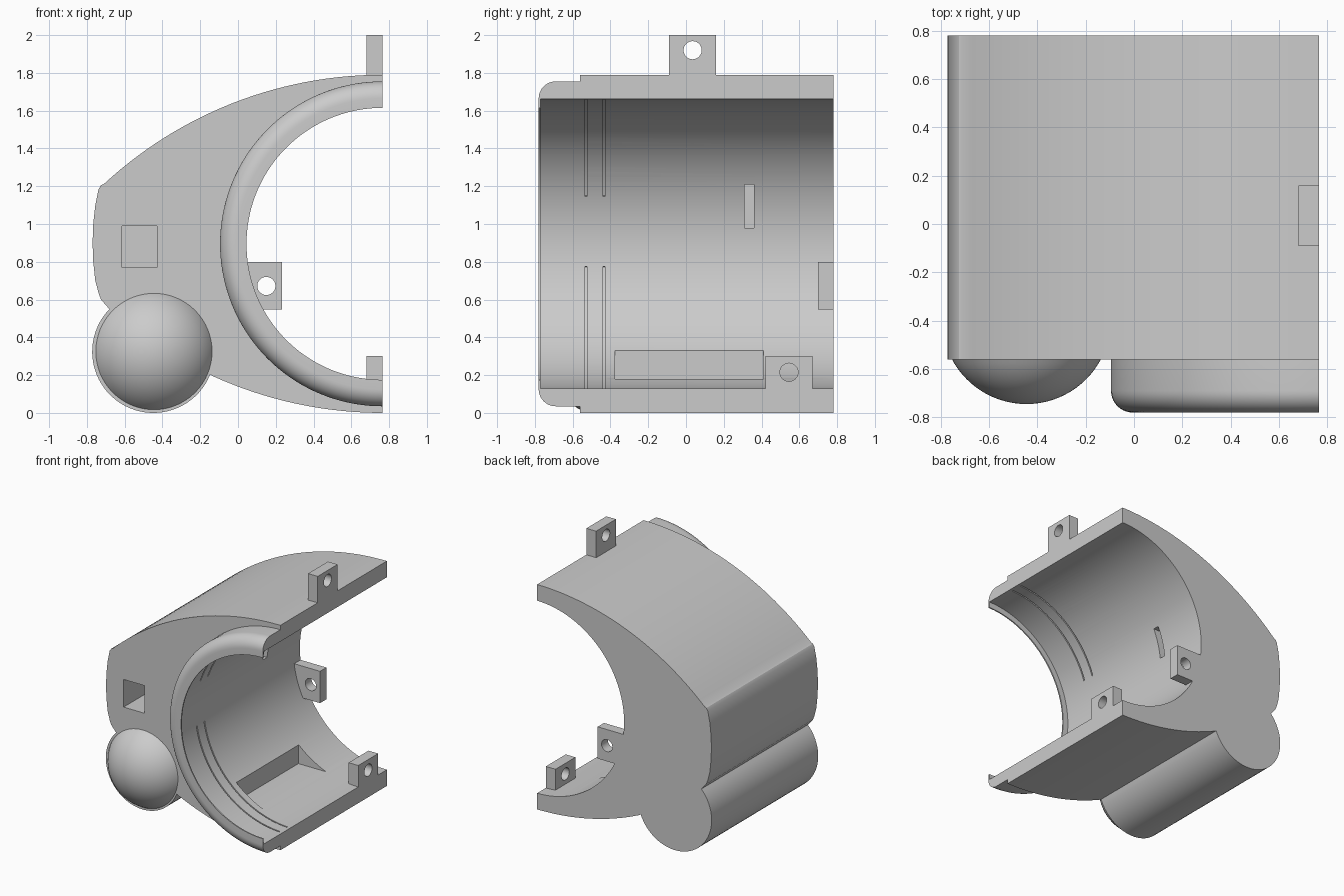
import bpy, bmesh, math
from mathutils import Matrix

if "Cube" in bpy.data.objects:
    bpy.data.objects.remove(bpy.data.objects["Cube"], do_unlink=True)

# Shared dimensions: bore axis runs along y at (CX, CZ)
CX, CZ = 0.765, 0.895
BORE = 0.766
FRONT, BACK = -0.56, 0.78

grey = bpy.data.materials.new("plain grey")
grey.use_nodes = True
grey.diffuse_color = (0.6, 0.6, 0.6, 1)
grey.node_tree.nodes["Principled BSDF"].inputs["Base Color"].default_value = (0.6, 0.6, 0.6, 1)


def finish(name, bm):
    bmesh.ops.recalc_face_normals(bm, faces=bm.faces)
    mesh = bpy.data.meshes.new(name)
    bm.to_mesh(mesh)
    bm.free()
    mesh.materials.append(grey)
    ob = bpy.data.objects.new(name, mesh)
    bpy.context.scene.collection.objects.link(ob)
    return ob


def arc(cx, cz, r, start, end, n):
    angles = [math.radians(start + (end - start) * i / n) for i in range(n + 1)]
    return [(cx + r * math.cos(a), cz + r * math.sin(a)) for a in angles]


def extrude(name, outline, y0, y1):
    """Extrude an (x, z) outline along y."""
    bm = bmesh.new()
    face = bm.faces.new([bm.verts.new((x, y0, z)) for x, z in outline])
    new = bmesh.ops.extrude_face_region(bm, geom=[face])["geom"]
    verts = [v for v in new if isinstance(v, bmesh.types.BMVert)]
    bmesh.ops.translate(bm, verts=verts, vec=(0, y1 - y0, 0))
    return finish(name, bm)


def box(name, x, y, z):
    return extrude(name, [(x[0], z[0]), (x[1], z[0]), (x[1], z[1]), (x[0], z[1])], *y)


def rod(centre, radius, length, axis):
    bm = bmesh.new()
    turn = Matrix.Rotation(math.pi / 2, 4, "Y" if axis == "x" else "X")
    bmesh.ops.create_cone(bm, cap_ends=True, segments=32, radius1=radius, radius2=radius,
                          depth=length, matrix=Matrix.Translation(centre) @ turn)
    return finish("hole_cutter", bm)


def sweep(name, profile, start, end, n):
    """Turn a closed (y, radius) profile around the bore axis."""
    bm = bmesh.new()
    rings = []
    for i in range(n + 1):
        a = math.radians(start + (end - start) * i / n)
        rings.append([bm.verts.new((CX + r * math.cos(a), y, CZ + r * math.sin(a)))
                      for y, r in profile])
    for a, b in zip(rings, rings[1:]):
        for i in range(len(profile)):
            j = (i + 1) % len(profile)
            bm.faces.new((a[i], a[j], b[j], b[i]))
    bm.faces.new(rings[0])
    bm.faces.new(rings[-1])
    return finish(name, bm)


def cut(ob, cutters):
    for c in cutters:
        mod = ob.modifiers.new("cut", "BOOLEAN")
        mod.operation, mod.solver, mod.object = "DIFFERENCE", "EXACT", c
    bpy.context.view_layer.update()
    graph = bpy.context.evaluated_depsgraph_get()
    mesh = bpy.data.meshes.new_from_object(ob.evaluated_get(graph))
    ob.modifiers.clear()
    ob.data = mesh
    for c in cutters:
        bpy.data.objects.remove(c, do_unlink=True)


def smooth(ob):
    bpy.ops.object.select_all(action="DESELECT")
    ob.select_set(True)
    bpy.context.view_layer.objects.active = ob
    bpy.ops.object.shade_smooth_by_angle(angle=math.radians(30))


# Main shell: domed top, bulging side, round lower barrel, curved underside, bore
R = 2.17
outline = arc(CX, 1.79 - R, R, 90, 132.8, 28)
outline += [(-0.725, 1.205), (-0.738, 1.185)]
outline += [(-0.77 + 0.36 * (z - 0.9) ** 2, z) for z in (1.1, 1.0, 0.9, 0.8, 0.7)]
outline += [(-0.737, 0.63), (-0.725, 0.6)]
outline += arc(-0.448, 0.324, 0.324, 136, 338, 40)
outline += arc(CX, R, R, 245.6, 270, 16)
outline += arc(CX, CZ, BORE, 270, 90, 72)
shell = extrude("main_shell", outline, FRONT, BACK)

# Bore grooves, bore slot, recessed pocket and square front socket
cutters = []
for y in (-0.53, -0.435):
    groove = [(y - 0.005, 0.74), (y + 0.005, 0.74), (y + 0.005, 0.79), (y - 0.005, 0.79)]
    cutters.append(sweep("groove_cutter", groove, 92, 161, 32))
    cutters.append(sweep("groove_cutter", groove, 189, 268, 32))
cutters.append(box("slot_cutter", (-0.1, 0.2), (0.31, 0.36), (0.98, 1.21)))
cutters.append(box("pocket_cutter", (0.245, 0.62), (-0.375, 0.41), (0.18, 0.33)))
cutters.append(box("socket_cutter", (-0.615, -0.43), (-0.7, -0.25), (0.77, 0.99)))
cut(shell, cutters)
smooth(shell)

# Rounded front collar with a thin inward lip
collar = [(FRONT + 0.01, BORE), (FRONT + 0.01, 0.86)]
collar += arc(-0.69, 0.77, 0.09, 90, 180, 10)
collar += [(-0.78, 0.72), (-0.77, 0.72), (-0.77, BORE)]
smooth(sweep("front_collar", collar, 90, 270, 72))

# Domed nose on the lower barrel
bm = bmesh.new()
bmesh.ops.create_uvsphere(bm, u_segments=64, v_segments=40, radius=0.349,
                          matrix=Matrix.Translation((-0.445, -0.396, 0.325))
                          @ Matrix.Rotation(math.pi / 2, 4, "X"))
geom = bm.verts[:] + bm.edges[:] + bm.faces[:]
bmesh.ops.bisect_plane(bm, geom=geom, plane_co=(0, FRONT, 0), plane_no=(0, 1, 0), clear_outer=True)
smooth(finish("barrel_dome", bm))

# Screw tabs with round holes
edge = (0.68, CX)
top_tab = box("top_tab", edge, (-0.09, 0.16), (1.76, 2.0))
cut(top_tab, [rod((0.72, 0.035, 1.92), 0.048, 0.4, "x")])
bottom_tab = box("bottom_tab", edge, (0.42, 0.67), (0.06, 0.30))
cut(bottom_tab, [rod((0.72, 0.545, 0.215), 0.048, 0.4, "x")])
back_tab = box("back_tab", (-0.03, 0.232), (0.70, BACK), (0.547, 0.80))
cut(back_tab, [rod((0.15, 0.74, 0.672), 0.048, 0.4, "y")])
for tab in (top_tab, bottom_tab, back_tab):
    smooth(tab)
